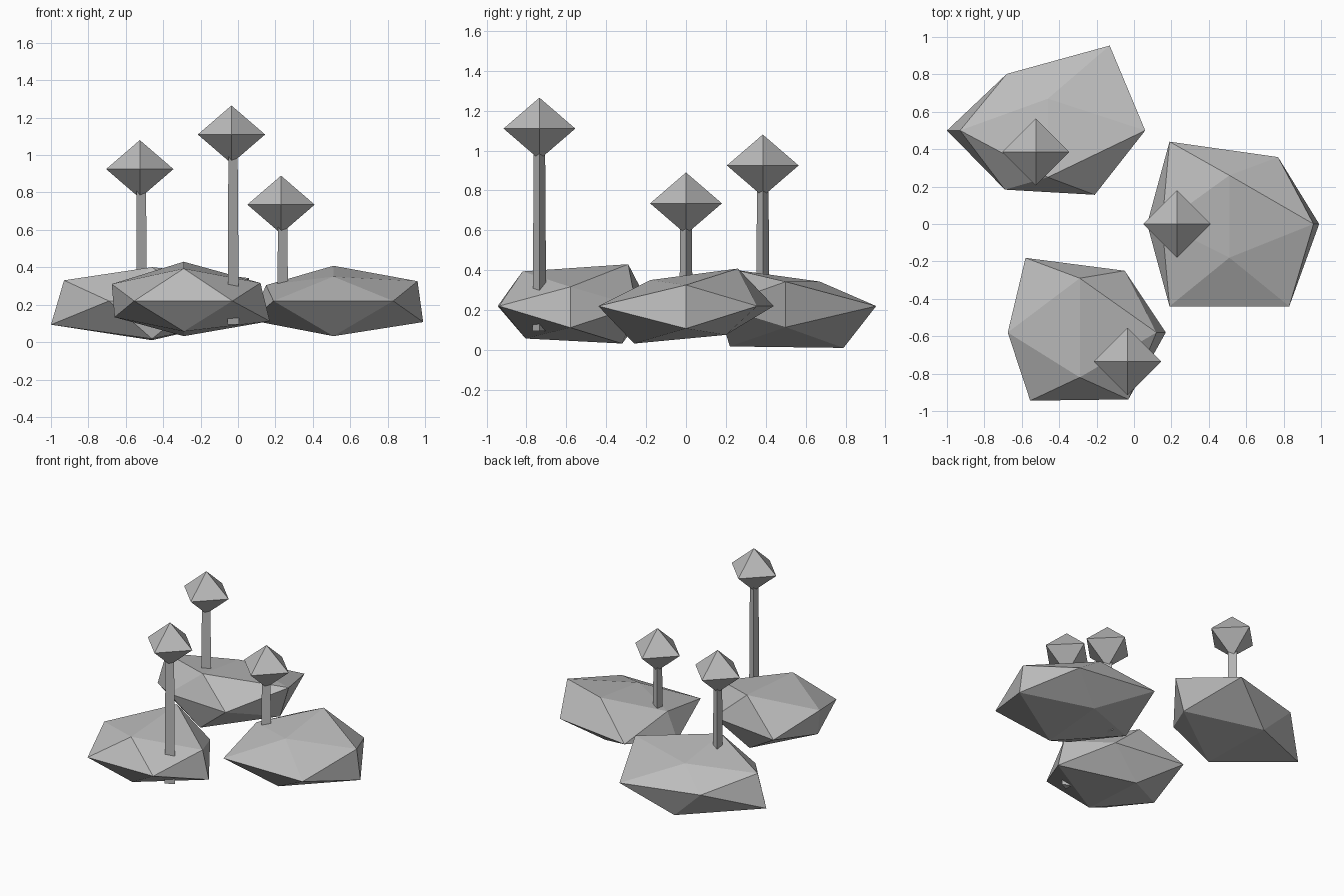
import bpy, bmesh, math
from mathutils import Vector

cube = bpy.data.objects.get("Cube")
if cube:
    bpy.data.objects.remove(cube, do_unlink=True)

PHI = (1 + math.sqrt(5)) / 2
ROCK_SCALE = Vector((1, 0.85, 0.38))
GROUND = 0.22

grey = bpy.data.materials.new("stone_grey")
grey.use_nodes = True
grey.diffuse_color = (0.5, 0.5, 0.5, 1)
grey.node_tree.nodes["Principled BSDF"].inputs["Base Color"].default_value = (0.5, 0.5, 0.5, 1)


def finish(bm, name, location):
    bmesh.ops.recalc_face_normals(bm, faces=bm.faces)
    mesh = bpy.data.meshes.new(name)
    bm.to_mesh(mesh)
    bm.free()
    mesh.materials.append(grey)
    obj = bpy.data.objects.new(name, mesh)
    obj.location = location
    bpy.context.collection.objects.link(obj)
    return obj


def rock(name, x, y, ridge, ends, corners):
    """Flattened icosahedron; each corner pushed out by its own reach.
    Order in each list: (+,+), (+,-), (-,+), (-,-)."""
    signs = [(a, b) for a in (1, -1) for b in (1, -1)]
    points = []
    for (a, b), r, e, c in zip(signs, ridge, ends, corners):
        points.append((Vector((0, b, a * PHI)), r / ROCK_SCALE.y))   # top / bottom ridge
        points.append((Vector((a * PHI, 0, b)), e / PHI))            # left / right ends
        points.append((Vector((a, b * PHI, 0)), c))                  # waist corners
    bm = bmesh.new()
    reach = {bm.verts.new(p): k for p, k in points}
    bmesh.ops.convex_hull(bm, input=list(reach))
    for v, k in reach.items():
        v.co = v.co * k * ROCK_SCALE
    finish(bm, name, (x, y, GROUND))


def stem(name, x, y, bottom, top):
    """Tapered three-sided post."""
    bm = bmesh.new()
    rings = []
    for z, r in ((bottom, 0.04), (top, 0.033)):
        rings.append([bm.verts.new((r * math.cos(t), r * math.sin(t), z))
                      for t in (i * math.tau / 3 for i in range(3))])
    low, high = rings
    for i in range(3):
        j = (i + 1) % 3
        bm.faces.new((low[i], low[j], high[j], high[i]))
    bm.faces.new(low)
    bm.faces.new(high)
    finish(bm, name, (x, y, 0))


def crystal(name, x, y, z):
    """Eight-sided head."""
    bm = bmesh.new()
    for axis, r in enumerate((0.18, 0.18, 0.155)):
        for s in (r, -r):
            co = Vector()
            co[axis] = s
            bm.verts.new(co)
    bmesh.ops.convex_hull(bm, input=bm.verts[:])
    finish(bm, name, (x, y, z))


# Rocks
rock("front_rock", -0.29, -0.58, (0.29, 0.24, 0.26, 0.225),
     (0.41, 0.46, 0.385, 0.37), (0.24, 0.26, 0.29, 0.265))
rock("left_rock", 0.51, 0, (0.26, 0.18, 0.2, 0.26),
     (0.45, 0.48, 0.36, 0.44), (0.26, 0.32, 0.32, 0.32))
rock("back_rock", -0.46, 0.5, (0.17, 0.25, 0.29, 0.28),
     (0.52, 0.45, 0.47, 0.54), (0.33, 0.25, 0.22, 0.23))

# Stems with crystal heads
for side, x, y, z in (("front", -0.035, -0.735, 1.11),
                      ("left", 0.23, 0, 0.735),
                      ("back", -0.525, 0.385, 0.925)):
    stem(side + "_stem", x, y, 0.095, z - 0.1)
    crystal(side + "_crystal", x, y, z)
